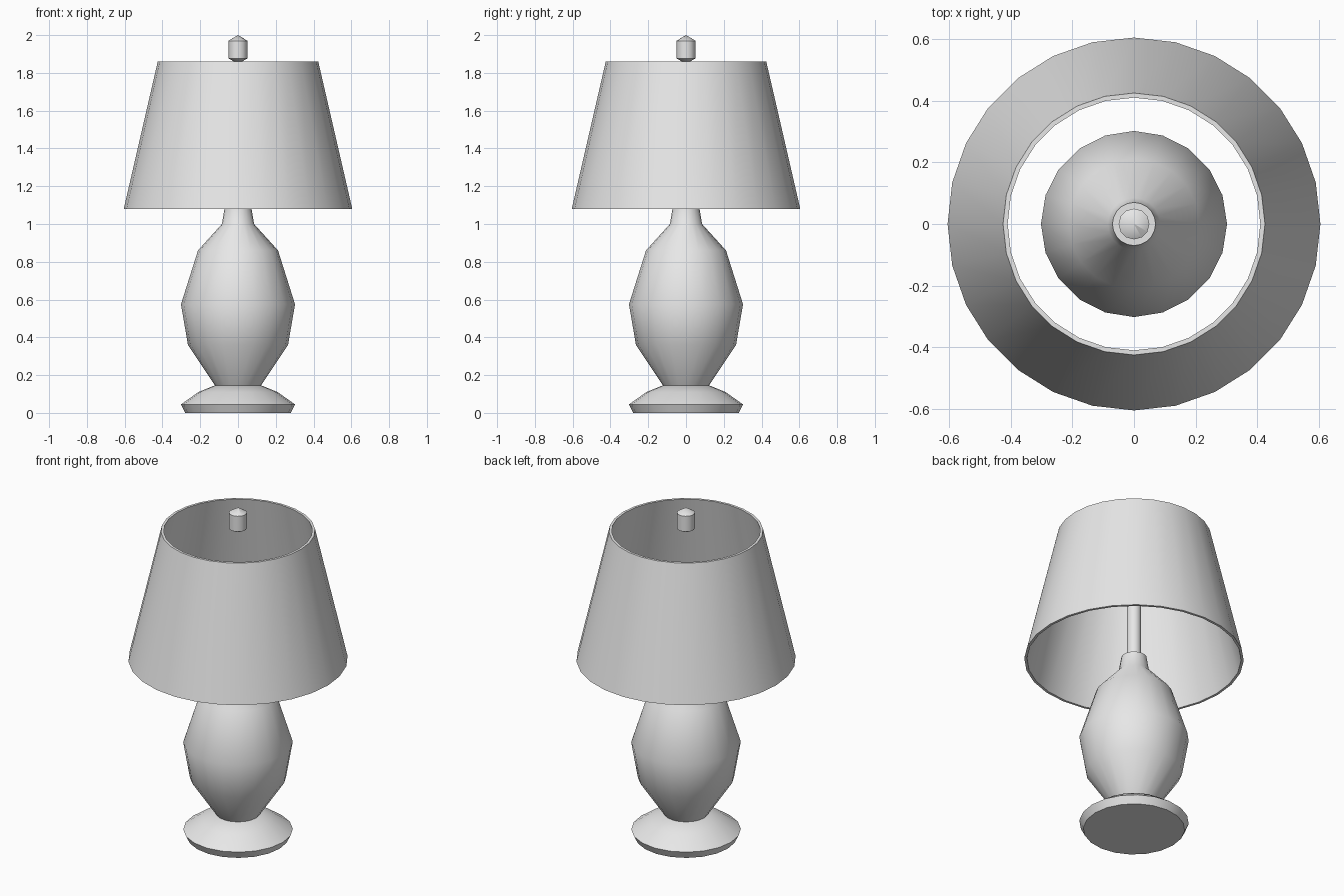
import bpy, bmesh, math

if "Cube" in bpy.data.objects:
    bpy.data.objects.remove(bpy.data.objects["Cube"])

grey = bpy.data.materials.new("light grey")
grey.diffuse_color = (0.8, 0.8, 0.8, 1)
grey.use_nodes = True
grey.node_tree.nodes["Principled BSDF"].inputs["Base Color"].default_value = grey.diffuse_color


def lathe(name, profile, sides, closed=False, angle=40):
    """Revolve (radius, z) points around z; open profiles get end caps."""
    bm = bmesh.new()
    rings = [[bm.verts.new((r * math.cos(2 * math.pi * i / sides),
                            r * math.sin(2 * math.pi * i / sides), z))
              for i in range(sides)] for r, z in profile]
    pairs = list(zip(rings, rings[1:]))
    if closed:
        pairs.append((rings[-1], rings[0]))
    for a, b in pairs:
        for i in range(sides):
            j = (i + 1) % sides
            bm.faces.new((a[i], a[j], b[j], b[i]))
    if not closed:
        bm.faces.new(rings[0][::-1])
        bm.faces.new(rings[-1])
    bmesh.ops.remove_doubles(bm, verts=bm.verts, dist=0.0015)
    bmesh.ops.recalc_face_normals(bm, faces=bm.faces)
    mesh = bpy.data.meshes.new(name)
    bm.to_mesh(mesh)
    bm.free()
    mesh.materials.append(grey)
    ob = bpy.data.objects.new(name, mesh)
    bpy.context.collection.objects.link(ob)
    bpy.ops.object.select_all(action='DESELECT')
    ob.select_set(True)
    bpy.context.view_layer.objects.active = ob
    bpy.ops.object.shade_smooth_by_angle(angle=math.radians(angle))
    return ob


# Flared foot
lathe("base", [(0.28, 0), (0.302, 0.045), (0.21, 0.11), (0.125, 0.145)], 20)

# Vase-shaped body with a short neck
lathe("body", [(0.122, 0.145), (0.265, 0.36), (0.302, 0.575), (0.212, 0.86),
               (0.085, 1.0), (0.07, 1.09)], 20)

# Stem inside the shade
lathe("stem", [(0.04, 1.08), (0.04, 1.55)], 12)

# Hollow tapered shade, open at both ends
lathe("shade", [(0.605, 1.08), (0.425, 1.86), (0.41, 1.86), (0.59, 1.08)],
      28, closed=True)

# Finial above the shade, pointed top
lathe("finial", [(0.02, 1.86), (0.05, 1.876), (0.05, 1.97), (0.001, 2.0)], 12)
